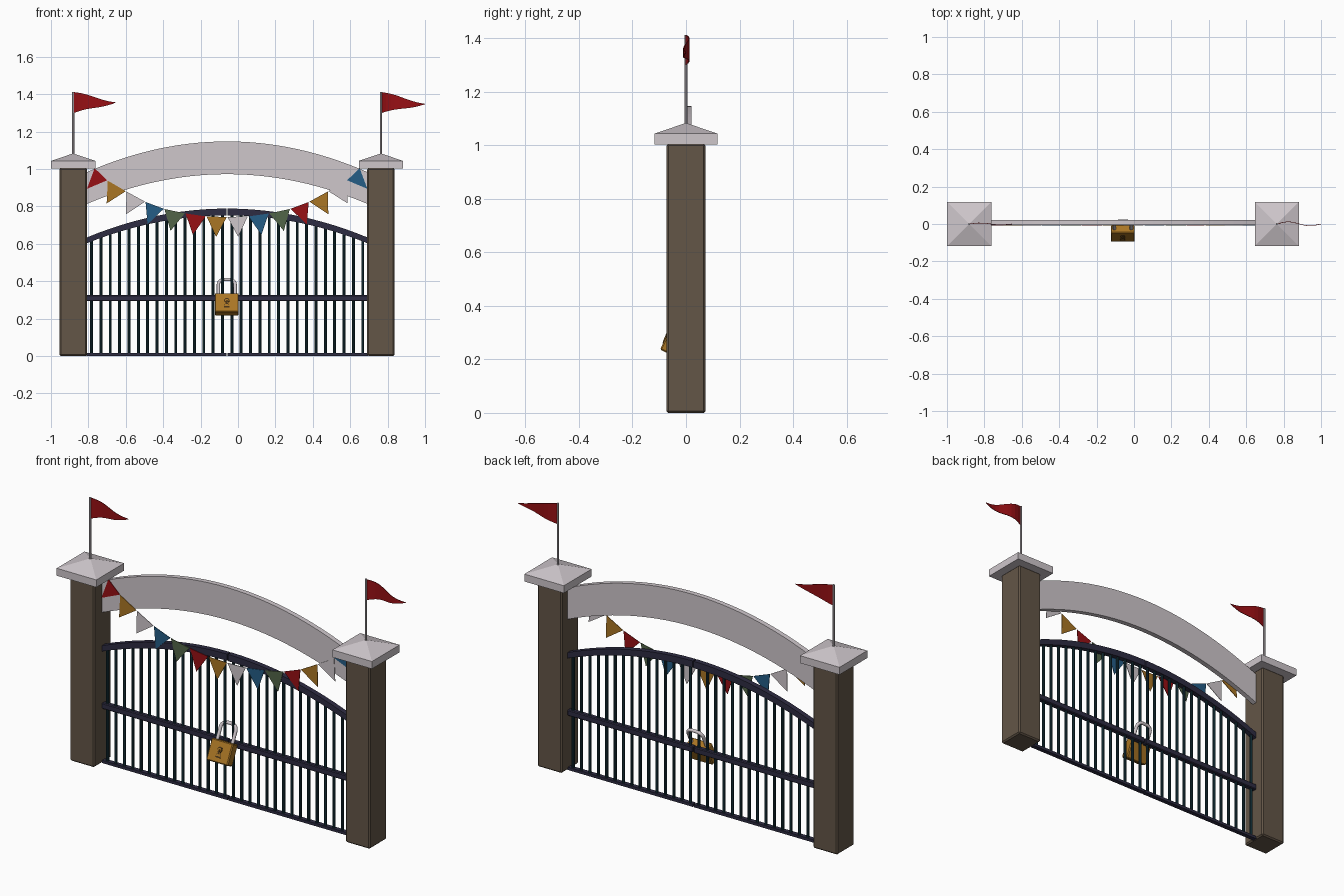
import bpy, bmesh, math
from mathutils import Matrix, Vector

if "Cube" in bpy.data.objects:
    bpy.data.objects.remove(bpy.data.objects["Cube"])

CX = -0.058          # gate centre line
HALF = 0.752         # half of the opening
POSTS = (-0.881, 0.764)


def mat(name, r, g, b):
    m = bpy.data.materials.new(name)
    m.diffuse_color = (r, g, b, 1)
    m.use_nodes = True
    m.node_tree.nodes["Principled BSDF"].inputs["Base Color"].default_value = m.diffuse_color
    return m


BROWN = mat("brown stone", 0.125, 0.092, 0.063)
PALE = mat("pale stone", 0.62, 0.57, 0.60)
NAVY = mat("dark navy", 0.027, 0.025, 0.055)
TEAL = mat("dark teal", 0.008, 0.035, 0.048)
RED = mat("red cloth", 0.31, 0.005, 0.007)
GOLD = mat("gold", 0.40, 0.18, 0.018)
BLUE = mat("blue cloth", 0.018, 0.11, 0.24)
GREEN = mat("green cloth", 0.085, 0.13, 0.065)
DARK = mat("keyhole brown", 0.06, 0.03, 0.008)


def make(name, bm, material, smooth=False):
    bmesh.ops.recalc_face_normals(bm, faces=bm.faces)
    me = bpy.data.meshes.new(name)
    bm.to_mesh(me)
    bm.free()
    ob = bpy.data.objects.new(name, me)
    bpy.context.collection.objects.link(ob)
    me.materials.append(material)
    for p in me.polygons:
        p.use_smooth = smooth
    return ob


def box(name, x0, x1, y0, y1, z0, z1, material, bevel=0.0):
    bm = bmesh.new()
    bmesh.ops.create_cube(bm, size=1)
    for v in bm.verts:
        v.co = ((x0 + x1) / 2 + v.co.x * (x1 - x0), (y0 + y1) / 2 + v.co.y * (y1 - y0),
                (z0 + z1) / 2 + v.co.z * (z1 - z0))
    if bevel:
        bmesh.ops.bevel(bm, geom=bm.edges[:], offset=bevel, segments=1, affect='EDGES')
    return make(name, bm, material)


def plate(name, pts, y0, y1, material):
    """Outline in x and z, extruded along y."""
    bm = bmesh.new()
    f = bm.faces.new([bm.verts.new((x, y0, z)) for x, z in pts])
    ext = bmesh.ops.extrude_face_region(bm, geom=[f])
    for v in ext["geom"]:
        if isinstance(v, bmesh.types.BMVert):
            v.co.y = y1
    return make(name, bm, material)


def band(name, x0, x1, low, high, y0, y1, material, n=24):
    xs = [x0 + (x1 - x0) * i / n for i in range(n + 1)]
    return plate(name, [(x, low(x)) for x in xs] + [(x, high(x)) for x in reversed(xs)],
                 y0, y1, material)


def rod(name, x, y, z0, z1, r, material, sides=8):
    bm = bmesh.new()
    bmesh.ops.create_cone(bm, cap_ends=True, segments=sides, radius1=r, radius2=r, depth=z1 - z0,
                          matrix=Matrix.Translation((x, y, (z0 + z1) / 2)))
    return make(name, bm, material)


def drop(x):
    return ((x - CX) / HALF) ** 2


# posts, caps, flagpoles and waving flags
for i, px in enumerate(POSTS):
    box("post", px - .073, px + .073, -.073, .073, 0, 1.005, BROWN, 0.007)
    bm = bmesh.new()
    rings = [[bm.verts.new((px + sx * .118, sy * .118, z)) for sx, sy in
              ((-1, -1), (1, -1), (1, 1), (-1, 1))] for z in (1.003, 1.043)]
    apex = bm.verts.new((px, 0, 1.083))
    bm.faces.new(rings[0])
    for k in range(4):
        j = (k + 1) % 4
        bm.faces.new((rings[0][k], rings[0][j], rings[1][j], rings[1][k]))
        bm.faces.new((rings[1][k], rings[1][j], apex))
    make("post_cap", bm, PALE)
    rod("flagpole", px, 0, 1.06, 1.412, .006, PALE)

    bm = bmesh.new()
    n, length, amp = 10, (.224, .233)[i], (.006, .013)[i]
    tip = (1.355, 1.347)[i]
    rows = []
    for k in range(n + 1):
        t = k / n
        y = amp * math.sin(t * math.pi * 2) * (1 - .4 * t)
        mid = 1.355 + (tip - 1.355) * t + .004 * math.sin(t * math.pi * 2)
        h = .055 * (1 - t) + .0008
        rows.append([[bm.verts.new((px + .004 + length * t, y + d, mid + s)) for s in (-h, h)]
                     for d in (-.0015, .0015)])
    for a, b in zip(rows, rows[1:]):
        for d in (0, 1):
            bm.faces.new((a[d][0], b[d][0], b[d][1], a[d][1]))
            bm.faces.new((a[0][d], b[0][d], b[1][d], a[1][d]))
    for r in (rows[0], rows[-1]):
        bm.faces.new((r[0][0], r[0][1], r[1][1], r[1][0]))
    make("flag", bm, RED)

# arched sign board
band("arch_board", CX - HALF, CX + HALF, lambda x: .972 - .16 * drop(x),
     lambda x: 1.147 - .165 * drop(x), -.006, .021, PALE, 28)

# gate leaves: rails and bars
GY = .008
for s in (-1, 1):
    x0, x1 = sorted((CX + s * .003, CX + s * HALF))
    band("top_rail", x0, x1, lambda x: .752 - .15 * drop(x),
         lambda x: .788 - .155 * drop(x), GY - .014, GY + .014, NAVY, 12)
    box("middle_rail", x0, x1, GY - .014, GY + .014, .293, .325, NAVY, .004)
    box("bottom_rail", x0, x1, GY - .012, GY + .012, 0, .015, NAVY)
    for k in range(15):
        x = CX + s * (.025 + .05 * k)
        rod("gate_bar", x, GY, .005, .765 - .15 * drop(x), .0078, TEAL)

# bunting: pennants hung along a sagging line
half = [(0, .743), (.112, .746), (.224, .762), (.337, .786), (.438, .824), (.54, .88),
        (.64, .938), (.71, 1.005)]
line = [(CX - x, z) for x, z in reversed(half)] + [(CX + x, z) for x, z in half[1:]]
cloth = (RED, GOLD, PALE, BLUE, GREEN)
for i, (a, b) in enumerate(zip(line, line[1:])):
    a, b = Vector(a), Vector(b)
    d = (b - a).normalized()
    tip = (a + b) / 2 + Vector((d.y, -d.x)) * .108
    plate("pennant", [a + d * .002, b - d * .002, tip], -.0105, -.0075, cloth[i % 5])

# padlock, tilted with its bottom towards the front
TILT = Matrix.Translation((CX - .002, -.05, .276)) @ Matrix.Rotation(math.radians(-26), 4, 'X')


def keyhole(scale):
    pts = [(scale * .013 * math.cos(t), scale * (.010 + .013 * math.sin(t)))
           for t in [math.radians(-55 + 290 * k / 14) for k in range(15)]]
    return pts + [(-.014 * scale, -.028 * scale), (.014 * scale, -.028 * scale)]


lock = [box("padlock_body", -.064, .064, -.025, .025, -.056, .056, GOLD, .005),
        plate("keyhole_edge", keyhole(1.1), -.027, -.024, DARK),
        plate("keyhole_plate", keyhole(.82), -.029, -.024, GOLD),
        plate("keyhole", keyhole(.45), -.030, -.024, DARK)]
path = [(-.045, .045)] + [(-.045 + .03 * (1 - math.cos(t)), .118 + .03 * math.sin(t)) for t in
                          [math.pi / 2 * k / 5 for k in range(6)]]
path += [(-x, z) for x, z in reversed(path)]
bm = bmesh.new()
rings = []
for i, p in enumerate(path):
    a, b = Vector(path[max(i - 1, 0)]), Vector(path[min(i + 1, len(path) - 1)])
    d = (b - a).normalized()
    rings.append([bm.verts.new((p[0] - d.y * .009 * math.cos(t), .009 * math.sin(t),
                                p[1] + d.x * .009 * math.cos(t)))
                  for t in [math.tau * k / 10 for k in range(10)]])
for a, b in zip(rings, rings[1:]):
    for k in range(10):
        j = (k + 1) % 10
        bm.faces.new((a[k], a[j], b[j], b[k]))
lock.append(make("shackle", bm, PALE, True))
for ob in lock:
    ob.data.transform(TILT)
